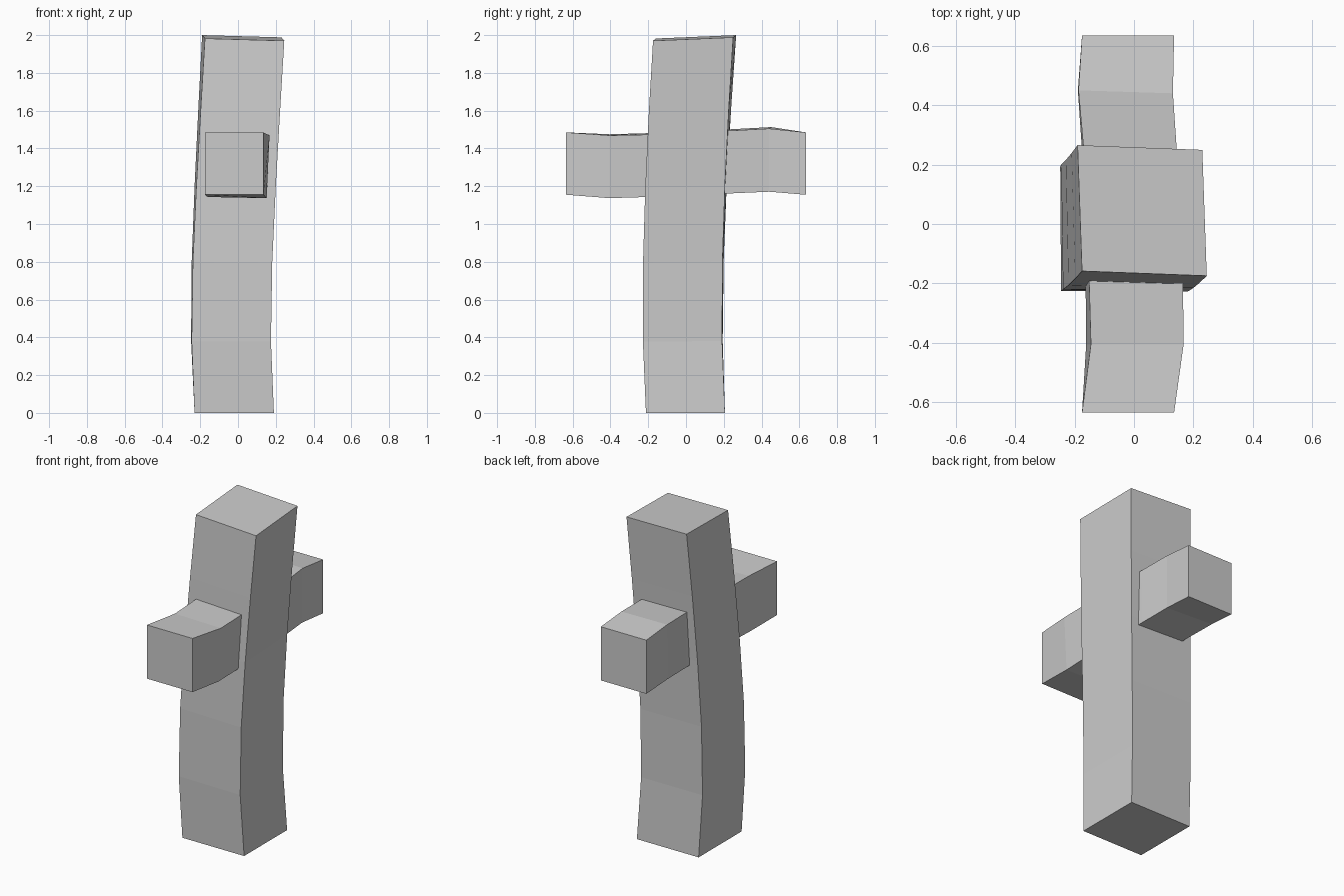
import bpy
import bmesh
from mathutils import Vector

if "Cube" in bpy.data.objects:
    bpy.data.objects.remove(bpy.data.objects["Cube"])


def loft(name, rings):
    """Skin four-sided sections, each given as (centre, half side a, half side b)."""
    bm = bmesh.new()
    loops = []
    for centre, a, b in rings:
        c, a, b = Vector(centre), Vector(a), Vector(b)
        loops.append([bm.verts.new(c + i * a + j * b)
                      for i, j in ((-1, -1), (1, -1), (1, 1), (-1, 1))])
    for lo, hi in zip(loops, loops[1:]):
        for k in range(4):
            n = (k + 1) % 4
            bm.faces.new((lo[k], lo[n], hi[n], hi[k]))
    bm.faces.new(loops[0][::-1])
    bm.faces.new(loops[-1])
    bmesh.ops.recalc_face_normals(bm, faces=bm.faces[:])
    mesh = bpy.data.meshes.new(name)
    bm.to_mesh(mesh)
    bm.free()
    obj = bpy.data.objects.new(name, mesh)
    bpy.context.collection.objects.link(obj)
    return obj


# Upright post: bends and twists slightly towards its tilted top
path = [(-.02, -.003, 0), (-.037, -.017, .38), (-.032, -.014, .8),
        (-.015, 0, 1.2), (.006, .021, 1.6), (.0275, .0455, 1.985)]
post = []
for p in path:
    f = p[2] / 1.985
    post.append((p, (.21, -.008 * f, -.006 * f), (-.0075 * f, .209 + .003 * f, .009 * f)))
loft("post", post)

# Crosspiece: crooked square beam passing through the post
beam = [
    ((-.02, -.635, 1.32), (.155, 0, 0), (0, 0, .165)),
    ((.003, -.405, 1.306), (.156, 0, -.003), (.008, 0, .166)),
    ((.001, -.20, 1.312), (.158, -.006, -.004), (.006, 0, .165)),
    ((-.006, .03, 1.322), (.158, -.006, -.004), (.005, 0, .166)),
    ((-.015, .24, 1.332), (.157, -.006, -.004), (.003, 0, .166)),
    ((-.029, .445, 1.342), (.159, -.005, -.004), (.001, 0, .167)),
    ((-.02, .635, 1.32), (.155, 0, 0), (0, 0, .165)),
]
loft("crosspiece", beam)
